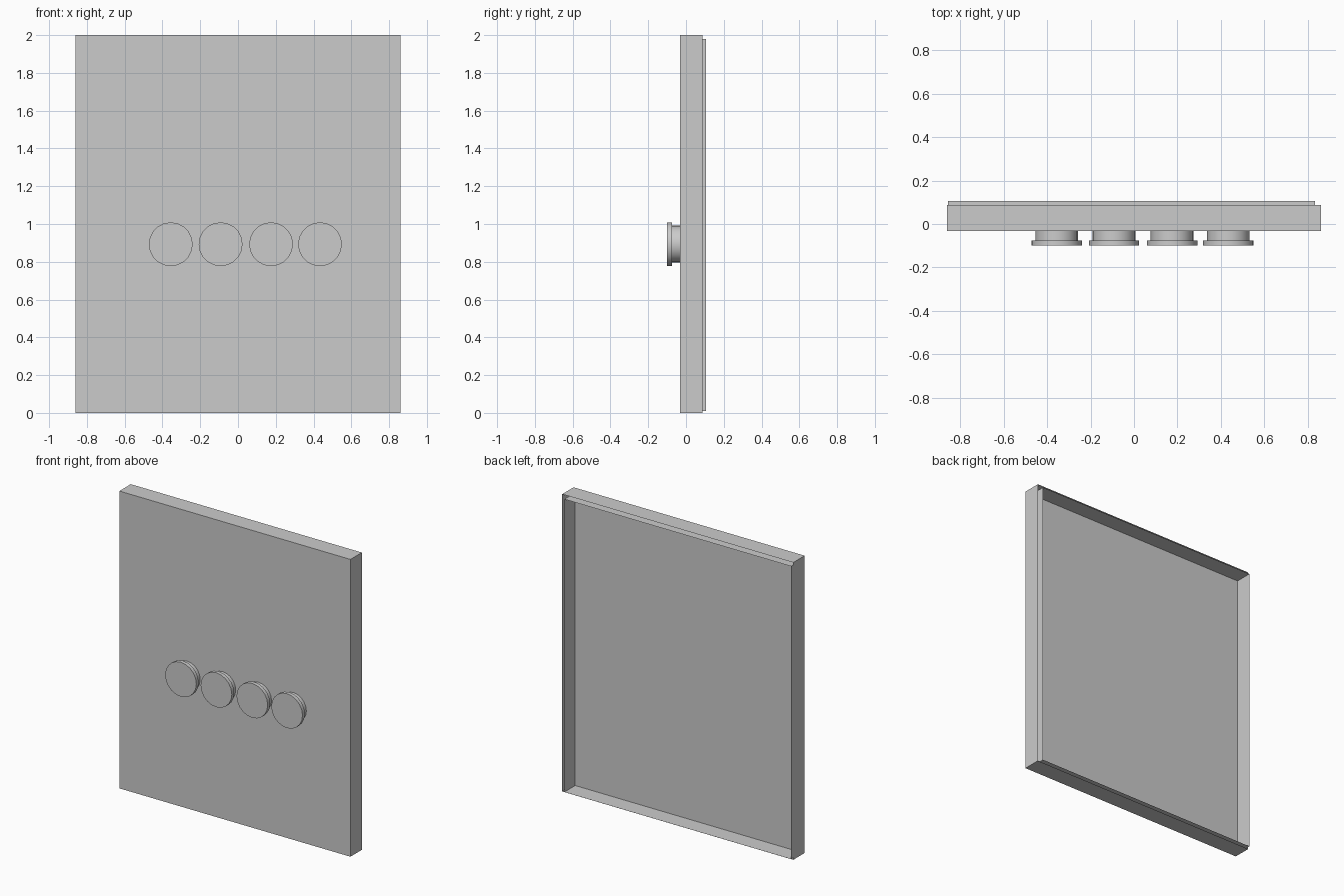
import bpy, bmesh
from math import radians
from mathutils import Matrix

if "Cube" in bpy.data.objects:
    bpy.data.objects.remove(bpy.data.objects["Cube"])


def finish(bm, name):
    mesh = bpy.data.meshes.new(name)
    bm.to_mesh(mesh)
    bm.free()
    ob = bpy.data.objects.new(name, mesh)
    bpy.context.collection.objects.link(ob)
    return ob


def tray(name, x0, x1, y0, y1, z0, z1):
    """Thin sheet box, open at the back (+y)."""
    bm = bmesh.new()
    size = (x1 - x0, y1 - y0, z1 - z0)
    mid = ((x0 + x1) / 2, (y0 + y1) / 2, (z0 + z1) / 2)
    bmesh.ops.create_cube(bm, size=1, matrix=Matrix.Translation(mid) @ Matrix.Diagonal((*size, 1)))
    back = [f for f in bm.faces if f.normal.y > 0.9]
    bmesh.ops.delete(bm, geom=back, context='FACES')
    return finish(bm, name)


def knob(name, x, z, sides=20):
    """Wide flat cap on a narrower stem, lathed around the y axis."""
    profile = [(0, -0.10), (0.116, -0.10), (0.116, -0.075), (0.098, -0.075), (0.098, -0.033)]
    bm = bmesh.new()
    verts = [bm.verts.new((x + r, y, z)) for r, y in profile]
    edges = [bm.edges.new(pair) for pair in zip(verts, verts[1:])]
    bmesh.ops.spin(bm, geom=verts + edges, cent=(x, 0, z), axis=(0, 1, 0),
                   angle=radians(360), steps=sides)
    bmesh.ops.remove_doubles(bm, verts=bm.verts, dist=1e-4)
    bmesh.ops.recalc_face_normals(bm, faces=bm.faces)
    ob = finish(bm, name)
    bpy.ops.object.select_all(action='DESELECT')
    ob.select_set(True)
    bpy.context.view_layer.objects.active = ob
    bpy.ops.object.shade_smooth_by_angle(angle=radians(35))


# Front panel with folded edges
tray("front_panel", -0.86, 0.86, -0.033, 0.088, 0.0, 2.0)
# Inner liner, protruding slightly at the back
liner = tray("inner_liner", -0.855, 0.832, -0.01, 0.105, 0.01, 1.98)
liner.data.flip_normals()

# Row of knobs
for i, x in enumerate((-0.356, -0.092, 0.175, 0.434)):
    knob(f"knob_{i + 1}", x, 0.893)
